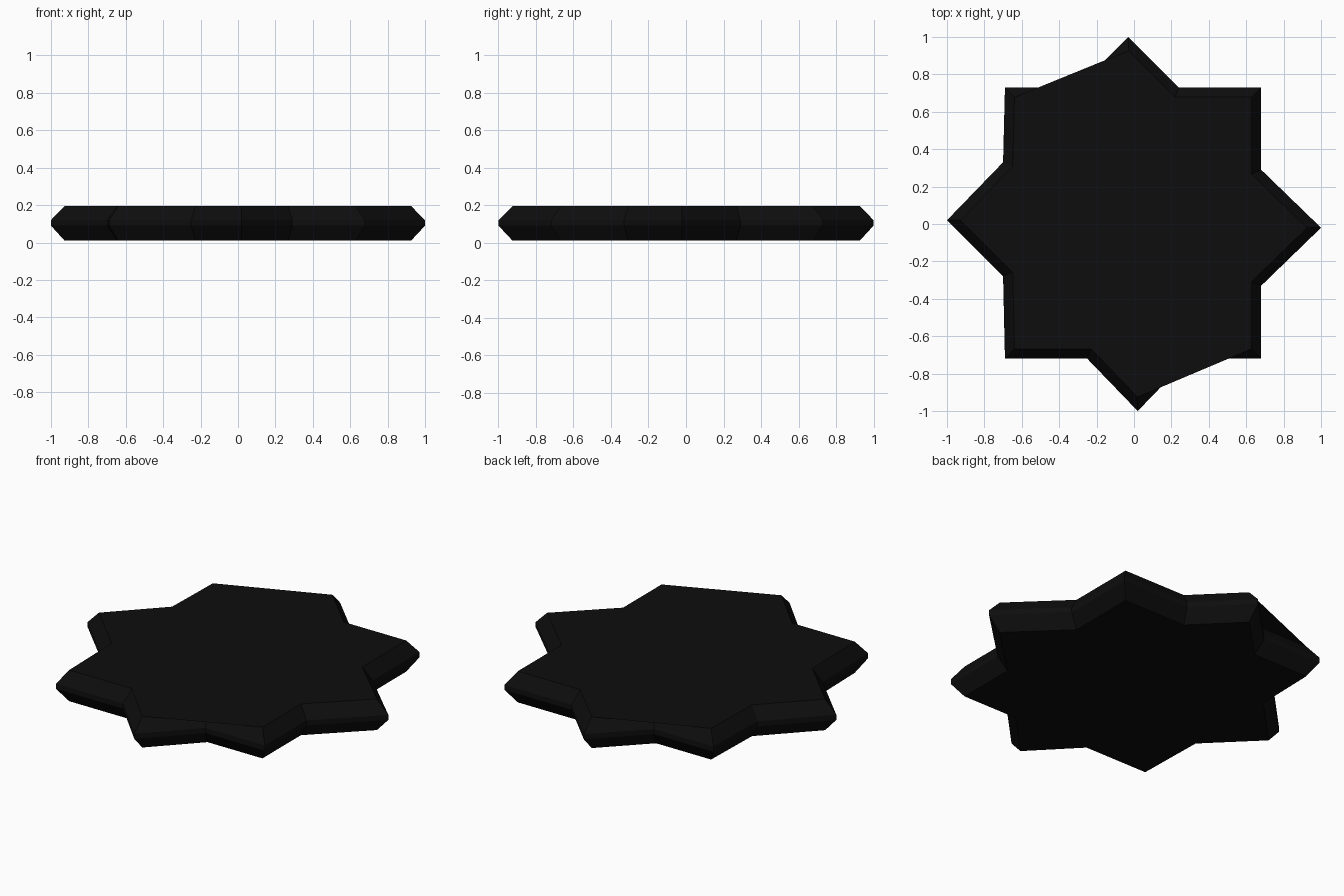
import bpy
import bmesh
from mathutils import Vector

cube = bpy.data.objects.get("Cube")
if cube:
    bpy.data.objects.remove(cube, do_unlink=True)

# Near-black material
black = bpy.data.materials.new("near_black")
black.use_nodes = True
colour = (0.0042, 0.0042, 0.0042, 1)
black.diffuse_color = colour
black.node_tree.nodes["Principled BSDF"].inputs["Base Color"].default_value = colour

# Eight-pointed star outline, counter-clockwise from the left-hand tip
outline = [Vector(p) for p in (
    (1.0, -0.02), (0.68, 0.29), (0.68, 0.73), (0.24, 0.73),
    (-0.03, 1.0), (-0.30, 0.73), (-0.69, 0.73), (-0.70, 0.33),
    (-1.0, 0.02), (-0.70, -0.28), (-0.69, -0.72), (-0.25, -0.72),
    (0.02, -1.0), (0.29, -0.72), (0.68, -0.72), (0.68, -0.33))]


def inset(points, distance):
    """Move every edge inward by distance, with mitred corners."""
    result = []
    for i, p in enumerate(points):
        a = (p - points[i - 1]).normalized()
        b = (points[(i + 1) % len(points)] - p).normalized()
        na, nb = Vector((-a.y, a.x)), Vector((-b.y, b.x))
        result.append(p + (na + nb) * distance / (1 + na.dot(nb)))
    return result


# Stacked rings: bevelled underside, narrow rim, bevelled top
bm = bmesh.new()
rings = []
for z, distance in ((0.01, 0.052), (0.09, 0.0), (0.12, 0.0), (0.195, 0.052)):
    rings.append([bm.verts.new((p.x, p.y, z)) for p in inset(outline, distance)])

for low, high in zip(rings, rings[1:]):
    for i in range(len(outline)):
        j = (i + 1) % len(outline)
        bm.faces.new((low[i], low[j], high[j], high[i]))

# Flat top and bottom, triangulated cleanly because the outline is concave
bm.faces.new(rings[-1])
bm.faces.new(list(reversed(rings[0])))
bmesh.ops.triangulate(bm, faces=[f for f in bm.faces if len(f.verts) > 4])
bmesh.ops.recalc_face_normals(bm, faces=bm.faces)

mesh = bpy.data.meshes.new("star_slab")
bm.to_mesh(mesh)
bm.free()
mesh.materials.append(black)
star = bpy.data.objects.new("star_slab", mesh)
bpy.context.collection.objects.link(star)
